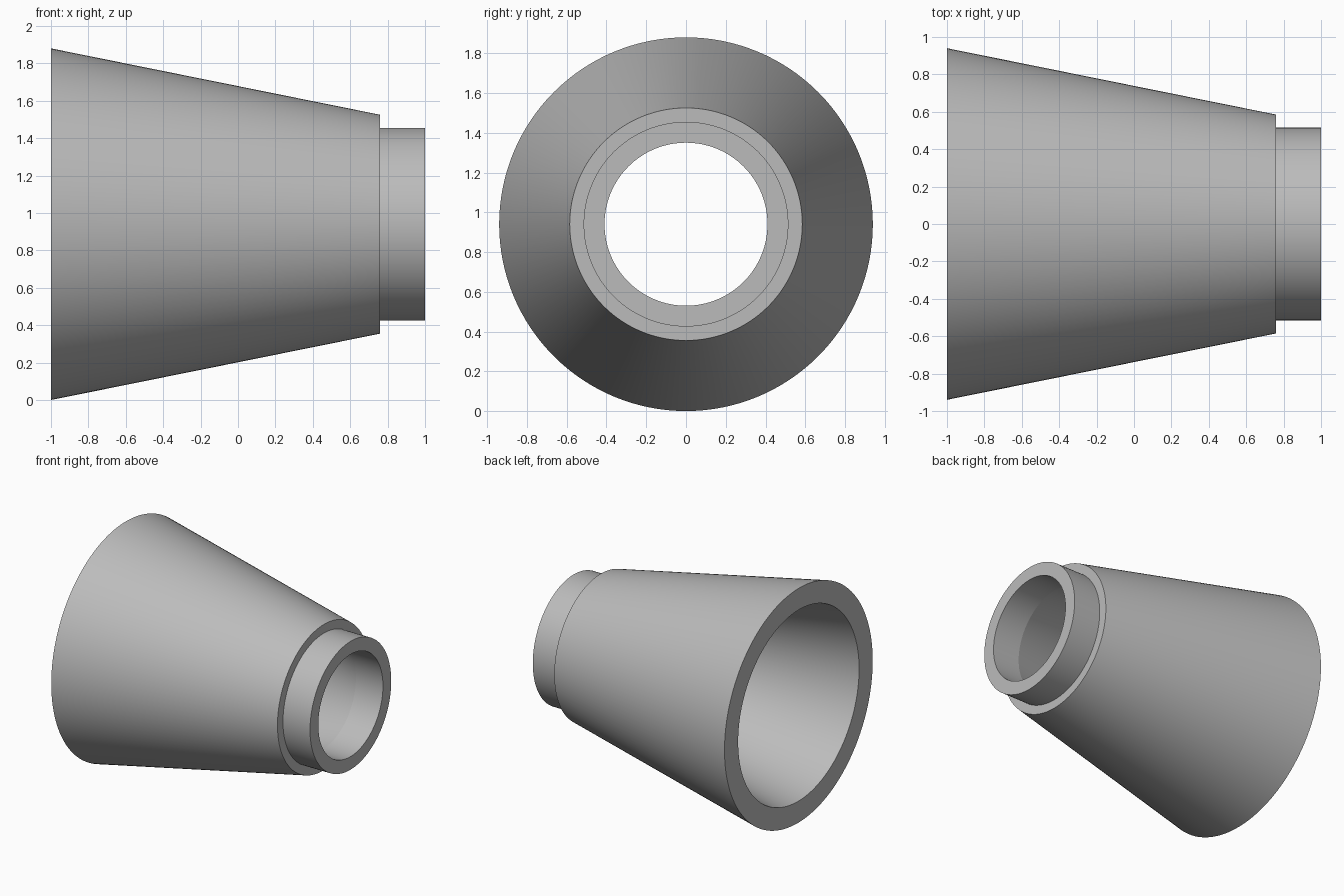
import bpy, bmesh, math
from mathutils import Matrix

cube = bpy.data.objects.get("Cube")
if cube:
    bpy.data.objects.remove(cube, do_unlink=True)

# Plain grey material
grey = bpy.data.materials.new("light_grey")
grey.use_nodes = True
colour = (0.5, 0.5, 0.5, 1)
grey.diffuse_color = colour
grey.node_tree.nodes["Principled BSDF"].inputs["Base Color"].default_value = colour

# Closed wall section as (x, radius): tapered shell, shoulder, collar, bore
SEGMENTS = 128
BASE_R = 0.94
section = [(-1, BASE_R), (0.76, 0.585), (0.76, 0.515), (1, 0.515),
           (1, 0.41), (0.76, 0.41), (-1, 0.767)]


def lathe(name, profile, material):
    """Spin a closed section around the x axis."""
    bm = bmesh.new()
    verts = [bm.verts.new((x, 0, r)) for x, r in profile]
    edges = [bm.edges.new((v, verts[i - 1])) for i, v in enumerate(verts)]
    bmesh.ops.spin(bm, geom=verts + edges, cent=(0, 0, 0), axis=(1, 0, 0),
                   angle=math.tau, steps=SEGMENTS, use_merge=True)
    bmesh.ops.remove_doubles(bm, verts=bm.verts, dist=0.0001)
    bmesh.ops.recalc_face_normals(bm, faces=bm.faces)
    bm.transform(Matrix.Translation((0, 0, BASE_R)))
    mesh = bpy.data.meshes.new(name)
    bm.to_mesh(mesh)
    bm.free()
    mesh.materials.append(material)
    obj = bpy.data.objects.new(name, mesh)
    bpy.context.collection.objects.link(obj)
    return obj


# Hollow cone with a stepped collar
cone = lathe("hollow_cone_with_collar", section, grey)
bpy.ops.object.select_all(action="DESELECT")
cone.select_set(True)
bpy.context.view_layer.objects.active = cone
bpy.ops.object.shade_smooth_by_angle(angle=math.radians(10))
